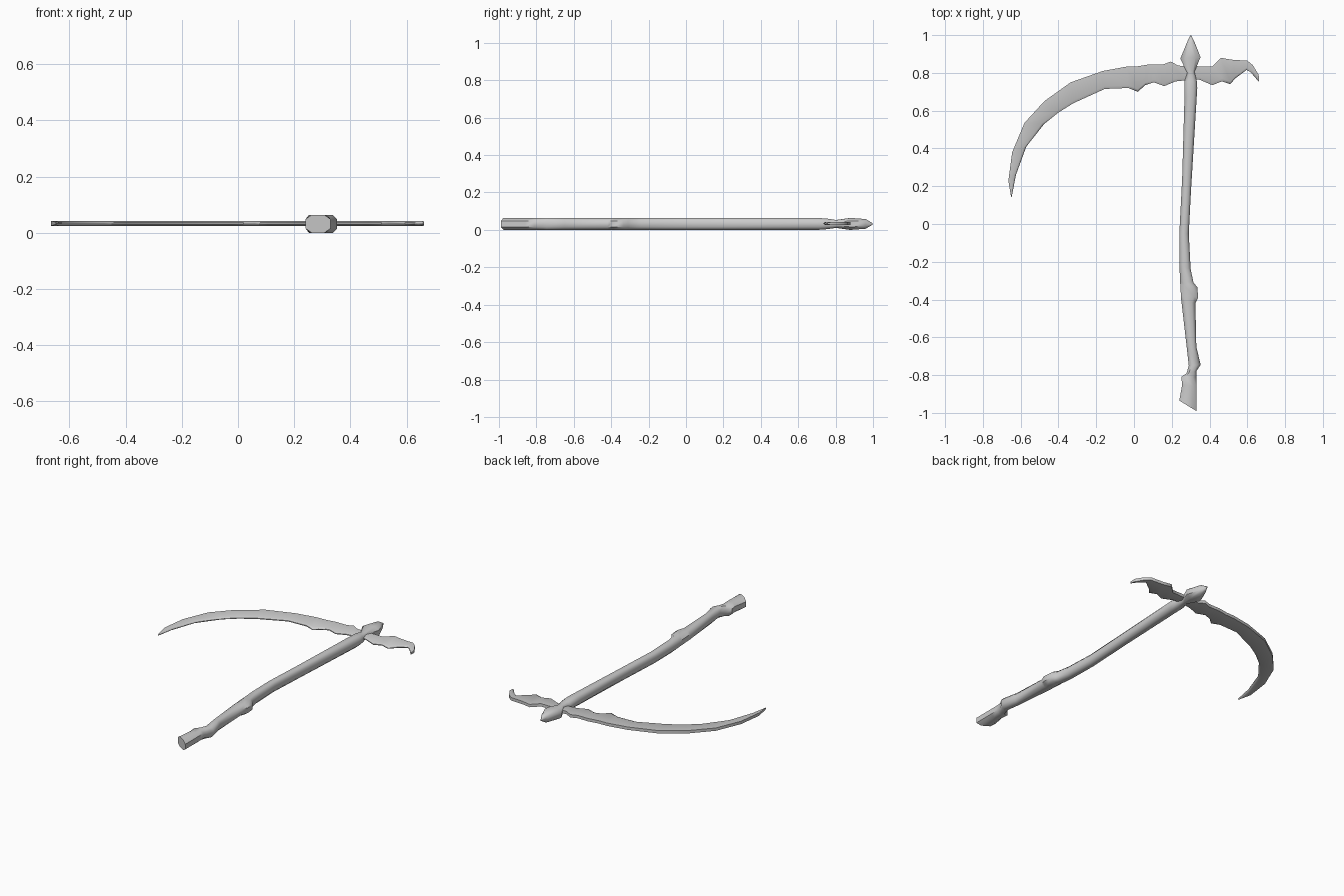
import bpy
from math import radians

MID = 0.0325  # height of the flat symmetry plane


def loft(name, rings, angle):
    """Skin a list of equal-length closed rings and cap both ends."""
    n = len(rings[0])
    verts = [v for ring in rings for v in ring]
    faces = [(i * n + j, i * n + (j + 1) % n, (i + 1) * n + (j + 1) % n, (i + 1) * n + j)
             for i in range(len(rings) - 1) for j in range(n)]
    faces += [tuple(reversed(range(n))), tuple(range(len(verts) - n, len(verts)))]
    mesh = bpy.data.meshes.new(name)
    mesh.from_pydata(verts, [], faces)
    obj = bpy.data.objects.new(name, mesh)
    bpy.context.collection.objects.link(obj)
    bpy.ops.object.select_all(action='DESELECT')
    obj.select_set(True)
    bpy.context.view_layer.objects.active = obj
    bpy.ops.object.mode_set(mode='EDIT')
    bpy.ops.mesh.select_all(action='SELECT')
    bpy.ops.mesh.remove_doubles(threshold=0.0005)
    bpy.ops.mesh.normals_make_consistent(inside=False)
    bpy.ops.object.mode_set(mode='OBJECT')
    bpy.ops.object.shade_smooth_by_angle(angle=radians(angle))
    return obj


# Handle: left x, left y, right x, right y, half thickness
handle = [
    (.24, -.935, .33, -.99, .032), (.255, -.85, .33, -.86, .032),
    (.25, -.81, .33, -.81, .032), (.278, -.79, .33, -.78, .032),
    (.29, -.75, .353, -.745, .032), (.28, -.66, .33, -.65, .032),
    (.25, -.40, .325, -.42, .032), (.248, -.37, .34, -.39, .032),
    (.245, -.32, .335, -.335, .032), (.244, -.30, .315, -.31, .032),
    (.24, -.21, .30, -.24, .032), (.24, -.05, .29, -.05, .032),
    (.255, .24, .302, .18, .032), (.267, .66, .335, .72, .032),
    (.267, .755, .333, .755, .028), (.282, .80, .32, .805, .021),
    (.245, .875, .352, .883, .032), (.280, .96, .322, .96, .026),
    (.297, .998, .303, .998, .004)]
section = [(1, .5), (.5, 1), (-.5, 1), (-1, .5), (-1, -.5), (-.5, -1), (.5, -1), (1, -.5)]
rings = []
for lx, ly, rx, ry, h in handle:
    rings.append([((lx + rx) / 2 + u * (rx - lx) / 2,
                   (ly + ry) / 2 + u * (ry - ly) / 2,
                   MID + w * h) for u, w in section])
loft("handle", rings, 50)

# Blade: spine x, y and cutting edge x, y
blade = [
    (-.652, .15, -.648, .14), (-.665, .23, -.625, .26), (-.645, .38, -.57, .41),
    (-.58, .535, -.475, .53), (-.475, .65, -.40, .59), (-.335, .75, -.32, .64),
    (-.165, .81, -.155, .715), (-.04, .833, -.03, .72), (.02, .835, .02, .70),
    (.08, .845, .06, .735), (.12, .845, .105, .75), (.155, .845, .16, .73),
    (.195, .86, .22, .755), (.235, .838, .265, .76), (.345, .835, .345, .765),
    (.415, .835, .415, .735), (.46, .88, .465, .755), (.515, .87, .51, .74),
    (.56, .867, .535, .77), (.60, .865, .595, .815), (.63, .84, .615, .805),
    (.66, .79, .64, .778), (.662, .757, .658, .755)]
rings = []
for i, (ox, oy, ix, iy) in enumerate(blade):
    h = .005 if i in (0, len(blade) - 1) else .009
    width = ((ox - ix) ** 2 + (oy - iy) ** 2) ** .5
    t = min(.014 / width, .5)
    bx, by = ix + (ox - ix) * t, iy + (oy - iy) * t
    rings.append([(ox, oy, MID + .002 + h), (bx, by, MID + .002 + h), (ix, iy, MID + .002 + h * .3),
                  (ix, iy, MID + .002 - h * .3), (bx, by, MID + .002 - h), (ox, oy, MID + .002 - h)])
loft("blade", rings, 60)

# Rest the whole model on the ground
lift = min(v.co.z for o in bpy.data.objects for v in o.data.vertices)
for o in bpy.data.objects:
    o.location.z -= lift
